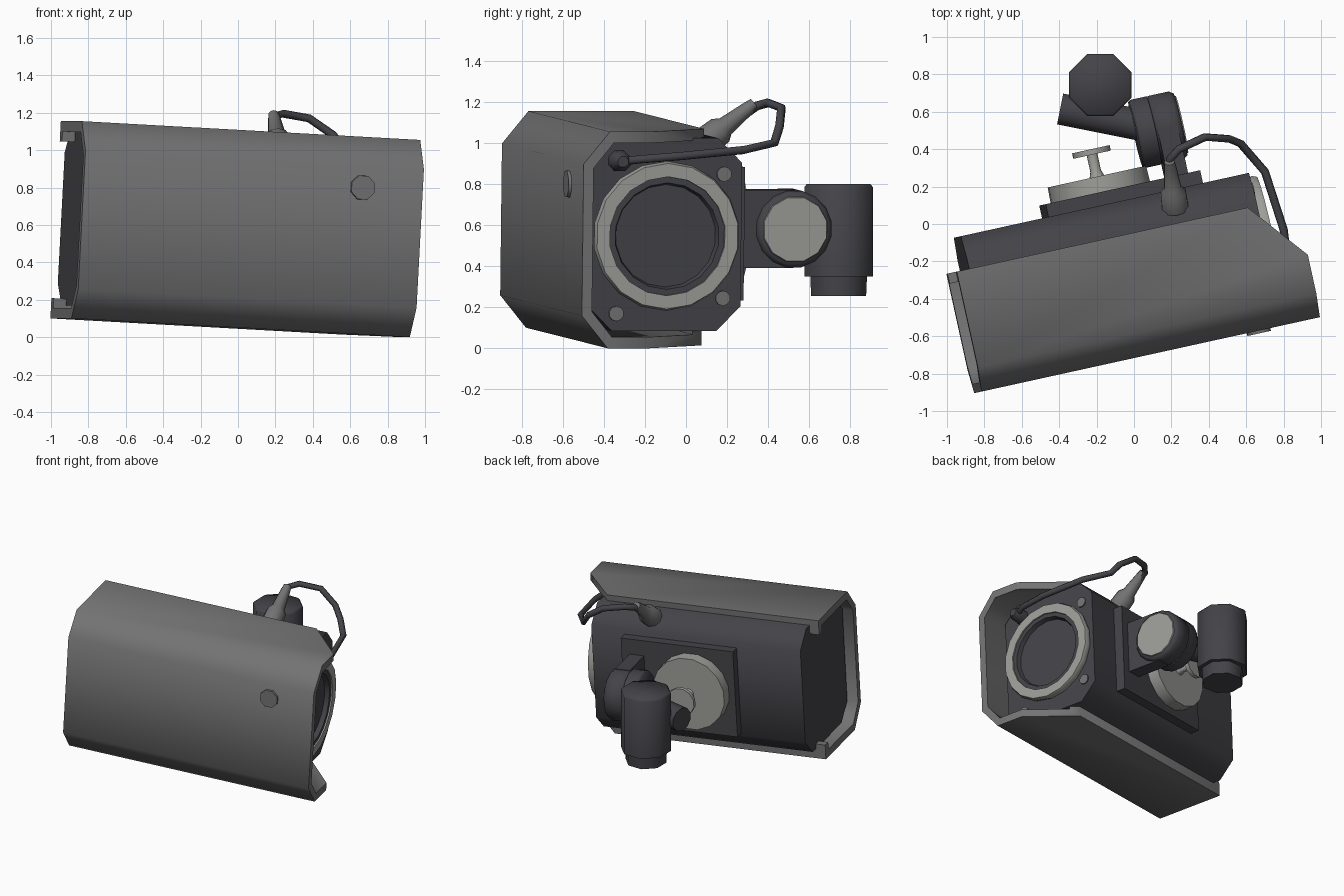
import bpy, bmesh, math
from mathutils import Matrix, Vector

if "Cube" in bpy.data.objects:
    bpy.data.objects.remove(bpy.data.objects["Cube"])

# Local housing frame: x along the lens axis, y to the rear, z up
BODY = Matrix.Translation((0, 0, 0.573)) @ Matrix.Rotation(math.radians(12.4), 4, 'Z') @ Matrix.Rotation(math.radians(3.1), 4, 'Y')
WORLD = Matrix.Identity(4)


def material(name, col):
    m = bpy.data.materials.new(name)
    m.diffuse_color = (*col, 1)
    m.use_nodes = True
    m.node_tree.nodes["Principled BSDF"].inputs["Base Color"].default_value = m.diffuse_color
    return m


GREY = material("shield grey", (0.17, 0.17, 0.17))
DARK = material("charcoal", (0.058, 0.056, 0.065))
LIGHT = material("pale metal", (0.34, 0.34, 0.32))


def finish(name, bm, mat, frame):
    bmesh.ops.recalc_face_normals(bm, faces=bm.faces)
    me = bpy.data.meshes.new(name)
    bm.to_mesh(me)
    bm.free()
    me.transform(frame)
    me.materials.append(mat)
    me.shade_smooth()
    me.set_sharp_from_angle(angle=math.radians(58))
    ob = bpy.data.objects.new(name, me)
    bpy.context.collection.objects.link(ob)
    return ob


def prism(name, pts, x0, x1, mat, frame=BODY):
    """Extrude a (y, z) outline along x."""
    bm = bmesh.new()
    rows = [[bm.verts.new((x, *p)) for p in pts] for x in (x0, x1)]
    bm.faces.new(rows[0])
    bm.faces.new(rows[1])
    n = len(pts)
    for i in range(n):
        j = (i + 1) % n
        bm.faces.new((rows[0][i], rows[0][j], rows[1][j], rows[1][i]))
    return finish(name, bm, mat, frame)


def lathe(name, origin, axis, profile, mat, segs=16, frame=BODY, closed=False):
    """Spin (height, radius) points about an axis; open profiles get capped."""
    bm = bmesh.new()
    rot = Matrix.Translation(origin) @ Vector(axis).to_track_quat('Z', 'Y').to_matrix().to_4x4()
    rings = []
    for h, r in profile:
        ring = []
        for k in range(segs):
            a = 2 * math.pi * (k + 0.5) / segs
            ring.append(bm.verts.new(rot @ Vector((r * math.cos(a), r * math.sin(a), h))))
        rings.append(ring)
    pairs = list(zip(rings, rings[1:]))
    if closed:
        pairs.append((rings[-1], rings[0]))
    else:
        bm.faces.new(rings[0])
        bm.faces.new(rings[-1])
    for a, b in pairs:
        for k in range(segs):
            m = (k + 1) % segs
            bm.faces.new((a[k], a[m], b[m], b[k]))
    return finish(name, bm, mat, frame)


def octagon(y0, y1, z0, z1, c):
    return [(y0 + c, z0), (y1 - c, z0), (y1, z0 + c), (y1, z1 - c),
            (y1 - c, z1), (y0 + c, z1), (y0, z1 - c), (y0, z0 + c)]


def rect(y0, y1, z0, z1):
    return [(y0, z0), (y1, z0), (y1, z1), (y0, z1)]


# Sun shield: C-shaped wall with small lips, rear corners cut off at the lens end
half_out = [(-0.045, 0.42), (-0.045, 0.528), (-0.57, 0.528), (-0.70, 0.37)]
half_in = [(-0.10, 0.42), (-0.10, 0.473), (-0.55, 0.473), (-0.65, 0.35)]
outer = half_out + [(y, -z) for y, z in reversed(half_out)]
inner = half_in + [(y, -z) for y, z in reversed(half_in)]
bm = bmesh.new()
ends = [[[bm.verts.new((x, *p)) for p in line] for line in (outer, inner)] for x in (-1.01, 0.845)]
(o0, i0), (o1, i1) = ends
n = len(outer)
for k in range(n - 1):
    for a, b in ((o0, i0), (o1, i1), (o0, o1), (i0, i1)):
        bm.faces.new((a[k], a[k + 1], b[k + 1], b[k]))
for k in (0, n - 1):
    bm.faces.new((o0[k], o1[k], i1[k], i0[k]))
cut = bmesh.ops.bisect_plane(bm, geom=bm.verts[:] + bm.edges[:] + bm.faces[:],
                             plane_co=(0.585, -0.045, 0), plane_no=(0.315, 0.26, 0), clear_outer=True)
bmesh.ops.holes_fill(bm, edges=[e for e in bm.edges if e.is_boundary], sides=0)
finish("sun_shield", bm, GREY, BODY)

# Shield bolt on the front
lathe("shield_bolt", (0.515, -0.69, 0.255), (0, -1, 0), [(0, 0.07), (0.025, 0.068)], GREY, 8)

# Housing body
prism("housing", octagon(-0.625, 0.135, -0.455, 0.485, 0.12), -0.94, 0.64, DARK)

# Lens ring and recessed window
LENS = (0.64, -0.245, 0.01)
lathe("lens_ring", LENS, (1, 0, 0), [(-0.01, 0.35), (0.03, 0.365), (0.055, 0.355),
                                     (0.055, 0.29), (-0.01, 0.285)], LIGHT, 18, closed=True)
lathe("lens_window", LENS, (1, 0, 0), [(-0.01, 0.29), (0.045, 0.29), (0.045, 0.26),
                                       (0.012, 0.25)], DARK, 18)

# Front plate screws
for i, (y, z) in enumerate([(0.045, 0.31), (0.045, -0.295), (-0.485, -0.37)]):
    lathe(f"plate_screw_{i}", (0.635, y, z), (1, 0, 0), [(0, 0.037), (0.015, 0.037)], GREY, 10)

# Cable glands
lathe("front_gland", (0.63, -0.48, 0.375), (1, 0, 0), [(0, 0.055), (0.07, 0.05), (0.11, 0.028)], DARK, 8)
lathe("top_gland", (0.22, 0.09, 1.0), (-0.03, 0.24, 0.19),
      [(0, 0.075), (0.10, 0.07), (0.13, 0.048), (0.27, 0.034), (0.31, 0.028)], GREY, 10, WORLD)

# Cable loop
path = [(0.74, -0.34, 0.91), (0.80, -0.31, 0.91), (0.825, -0.22, 0.92), (0.80, -0.03, 0.935),
        (0.70, 0.28, 0.965), (0.57, 0.43, 1.0), (0.51, 0.455, 1.08), (0.38, 0.465, 1.17),
        (0.24, 0.40, 1.195), (0.19, 0.345, 1.18), (0.20, 0.26, 1.12)]
cu = bpy.data.curves.new("cable", 'CURVE')
cu.dimensions = '3D'
cu.bevel_depth = 0.022
cu.bevel_resolution = 1
cu.use_fill_caps = True
sp = cu.splines.new('POLY')
sp.points.add(len(path) - 1)
for p, co in zip(sp.points, path):
    p.co = (*co, 1)
cu.materials.append(DARK)
bpy.context.collection.objects.link(bpy.data.objects.new("cable", cu))

# Rear mounting plate, round boss and T-shaped knob
prism("mount_plate", rect(0.12, 0.205, -0.32, 0.33), -0.457, 0.39, DARK)
HUB = (-0.14, 0, 0.005)
lathe("mount_boss", HUB, (0, 1, 0), [(0.19, 0.275), (0.29, 0.272)], LIGHT, 16)
lathe("knob_post", HUB, (0, 1, 0), [(0.28, 0.045), (0.32, 0.03), (0.415, 0.03)], LIGHT, 10)
lathe("knob_cap", HUB, (0, 1, 0), [(0.41, 0.105), (0.44, 0.105)], LIGHT, 12)

# Hinge: bracket, two knuckle discs and the pale cap
HINGE = (0, 0.466, 0.025)
prism("hinge_bracket", rect(0.19, 0.466, -0.165, 0.215), 0.22, 0.33, DARK)
lathe("hinge_inner", HINGE, (1, 0, 0), [(0.11, 0.18), (0.125, 0.19), (0.21, 0.19)], DARK, 16)
lathe("hinge_outer", HINGE, (1, 0, 0), [(0.21, 0.175), (0.22, 0.19), (0.33, 0.19), (0.355, 0.172)], DARK, 16)
lathe("hinge_cap", HINGE, (1, 0, 0), [(0.35, 0.165), (0.363, 0.16)], LIGHT, 12)

# Cross tube and vertical mounting post
lathe("cross_tube", (-0.395, 0.615, 0.58), (0.5, -0.1, 0), [(0, 0.088), (0.52, 0.088)], DARK, 10, WORLD)
lathe("mount_post", (-0.18, 0.743, 0), (0, 0, 1),
      [(0.35, 0.18), (0.785, 0.18), (0.80, 0.168)], DARK, 8, WORLD)
lathe("post_neck", (-0.18, 0.743, 0), (0, 0, 1), [(0.255, 0.145), (0.36, 0.15)], DARK, 8, WORLD)
